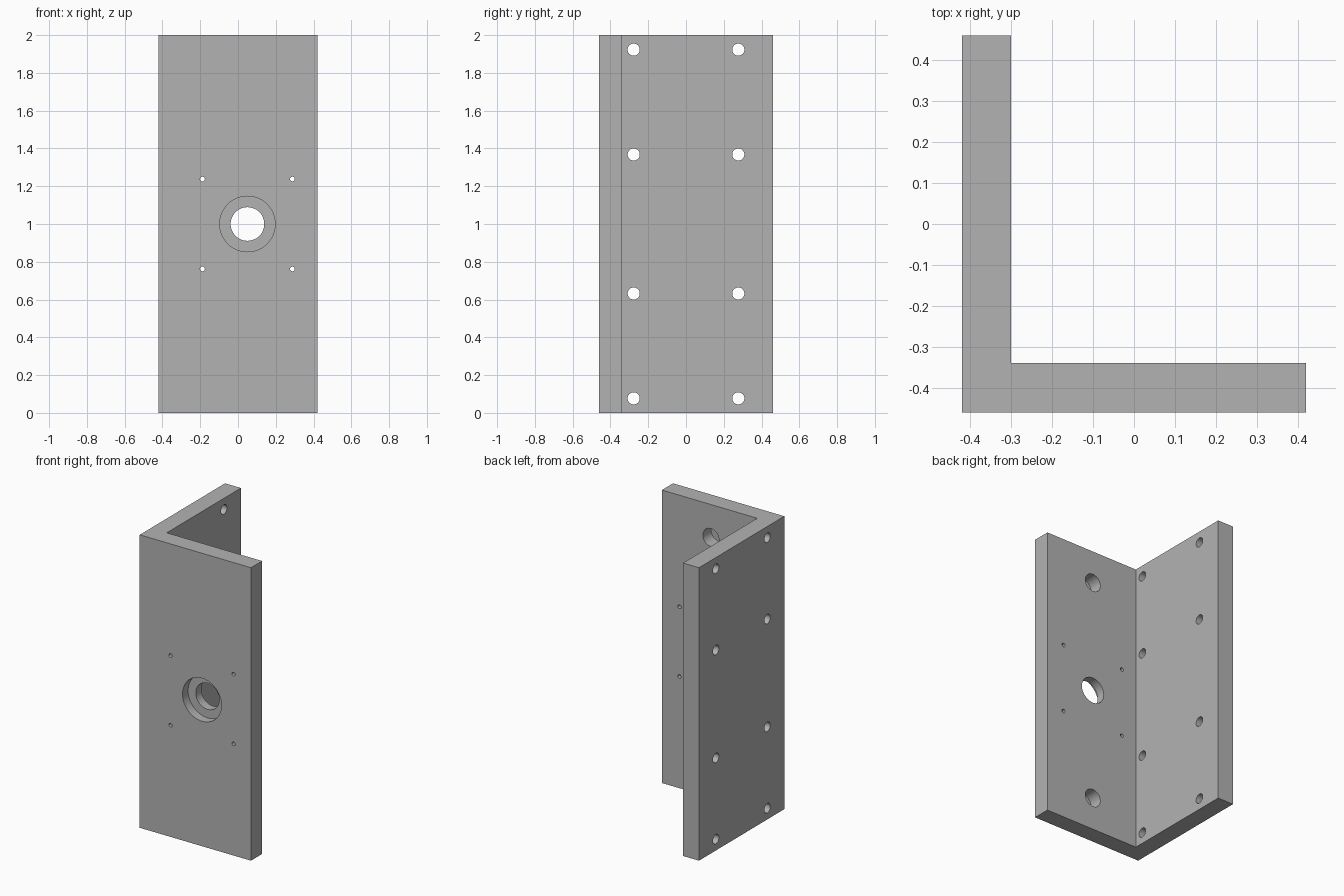
import bpy
import bmesh
from math import radians
from mathutils import Matrix, Vector

cube = bpy.data.objects.get("Cube")
if cube:
    bpy.data.objects.remove(cube, do_unlink=True)

HX, HY, H, T = 0.42, 0.46, 2.0, 0.12   # half sizes, height, plate thickness
CX, CZ = 0.05, H / 2                   # centre of the bearing seat

grey = bpy.data.materials.new("plain_grey")
grey.use_nodes = True
grey.diffuse_color = (0.45, 0.45, 0.45, 1)
grey.node_tree.nodes["Principled BSDF"].inputs["Base Color"].default_value = grey.diffuse_color


def make_object(name, bm):
    bmesh.ops.recalc_face_normals(bm, faces=bm.faces)
    mesh = bpy.data.meshes.new(name)
    bm.to_mesh(mesh)
    bm.free()
    mesh.materials.append(grey)
    obj = bpy.data.objects.new(name, mesh)
    bpy.context.collection.objects.link(obj)
    return obj


def add_drill(bm, axis, radius, start, end, u, z):
    """Add a cylinder along x or y, spanning start..end, centred on (u, z)."""
    mid = (start + end) / 2
    centre = Vector((mid, u, z) if axis == "X" else (u, mid, z))
    turn = Matrix.Rotation(radians(90), 4, "Y" if axis == "X" else "X")
    bmesh.ops.create_cone(bm, cap_ends=True, segments=48, radius1=radius, radius2=radius,
                          depth=end - start, matrix=Matrix.Translation(centre) @ turn)


# L-shaped bracket: front plate and side plate in one extrusion
bm = bmesh.new()
profile = [(-HX, -HY), (HX, -HY), (HX, -HY + T), (-HX + T, -HY + T), (-HX + T, HY), (-HX, HY)]
base = bm.faces.new([bm.verts.new((x, y, 0)) for x, y in profile])
top = bmesh.ops.extrude_face_region(bm, geom=[base])["geom"]
bmesh.ops.translate(bm, vec=(0, 0, H), verts=[v for v in top if isinstance(v, bmesh.types.BMVert)])
bracket = make_object("angle_bracket", bm)

front, back = -HY, -HY + T
over = 0.02

# Through holes: centre bore, four small screw holes, eight side plate holes
holes = bmesh.new()
add_drill(holes, "Y", 0.089, front - over, back + over, CX, CZ)
for sx in (-1, 1):
    for sz in (-1, 1):
        add_drill(holes, "Y", 0.0125, front - over, back + over, CX + sx * 0.238, CZ + sz * 0.238)
        for dz in (0.368, 0.923):
            add_drill(holes, "X", 0.032, -HX - over, -HX + T + over, sx * 0.277, CZ + sz * dz)
# Blind holes in the back of the front plate
for sz in (-1, 1):
    add_drill(holes, "Y", 0.061, back - 0.09, back + over, CX, CZ + sz * 0.775)

# Counterbore in the front face
seat = bmesh.new()
add_drill(seat, "Y", 0.147, front - over, front + 0.06, CX, CZ)

cutters = [make_object("hole_cutter", holes), make_object("counterbore_cutter", seat)]
for cutter in cutters:
    cutter.hide_render = True
    cut = bracket.modifiers.new(cutter.name, "BOOLEAN")
    cut.operation, cut.solver, cut.object = "DIFFERENCE", "EXACT", cutter

# Apply the cuts and drop the cutters
bpy.context.view_layer.update()
result = bracket.evaluated_get(bpy.context.evaluated_depsgraph_get())
mesh = bpy.data.meshes.new_from_object(result)
bracket.modifiers.clear()
bracket.data = mesh
for cutter in cutters:
    bpy.data.objects.remove(cutter, do_unlink=True)

# Round hole walls, sharp plate edges
bpy.ops.object.select_all(action="DESELECT")
bracket.select_set(True)
bpy.context.view_layer.objects.active = bracket
bpy.ops.object.shade_smooth_by_angle(angle=radians(30))
